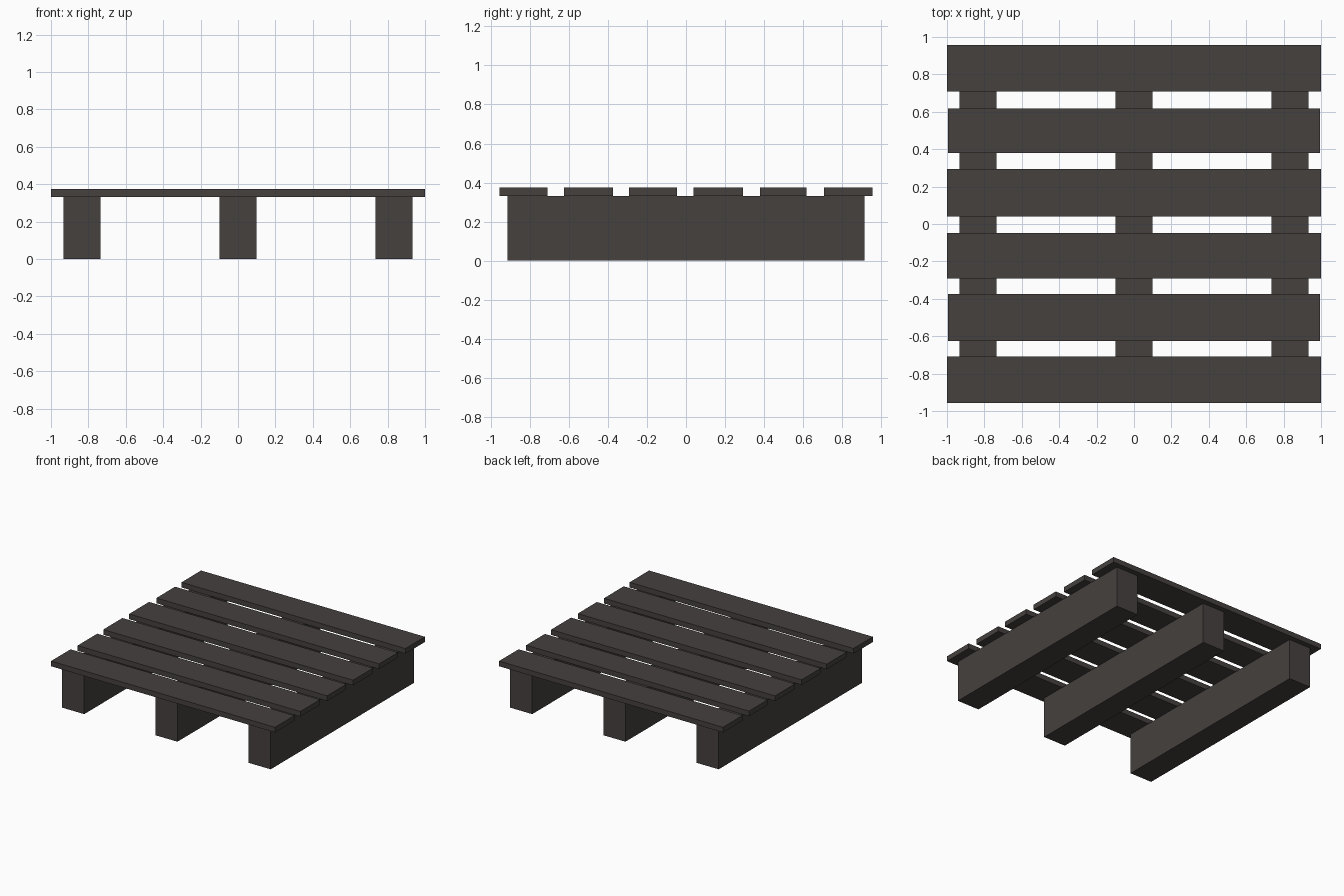
import bpy

if "Cube" in bpy.data.objects:
    bpy.data.objects.remove(bpy.data.objects["Cube"])

# Single dark weathered wood colour
wood = bpy.data.materials.new("dark_wood")
wood.diffuse_color = (0.06, 0.052, 0.049, 1.0)
wood.use_nodes = True
wood.node_tree.nodes["Principled BSDF"].inputs["Base Color"].default_value = wood.diffuse_color


def box(name, x0, x1, y0, y1, z0, z1):
    bpy.ops.mesh.primitive_cube_add(
        size=1, location=((x0 + x1) / 2, (y0 + y1) / 2, (z0 + z1) / 2))
    ob = bpy.context.object
    ob.name = name
    ob.scale = (x1 - x0, y1 - y0, z1 - z0)
    bpy.ops.object.transform_apply(location=False, rotation=False, scale=True)
    ob.data.materials.append(wood)
    return ob


BEAM_TOP = 0.332
DECK_TOP = 0.374

# Three support beams running front to back
for side, cx in (("left", -0.833), ("middle", 0.0), ("right", 0.833)):
    box(f"{side}_beam", cx - 0.099, cx + 0.099, -0.914, 0.914, 0.0, BEAM_TOP)

# Six deck planks, front to back: (front edge, back edge, half length)
planks = [
    (-0.957, -0.709, 1.0),
    (-0.626, -0.375, 0.995),
    (-0.291, -0.047, 1.0),
    (0.039, 0.293, 1.0),
    (0.380, 0.618, 0.995),
    (0.708, 0.957, 1.0),
]
for i, (y0, y1, hx) in enumerate(planks, 1):
    box(f"deck_plank_{i}", -hx, hx, y0, y1, BEAM_TOP, DECK_TOP)
